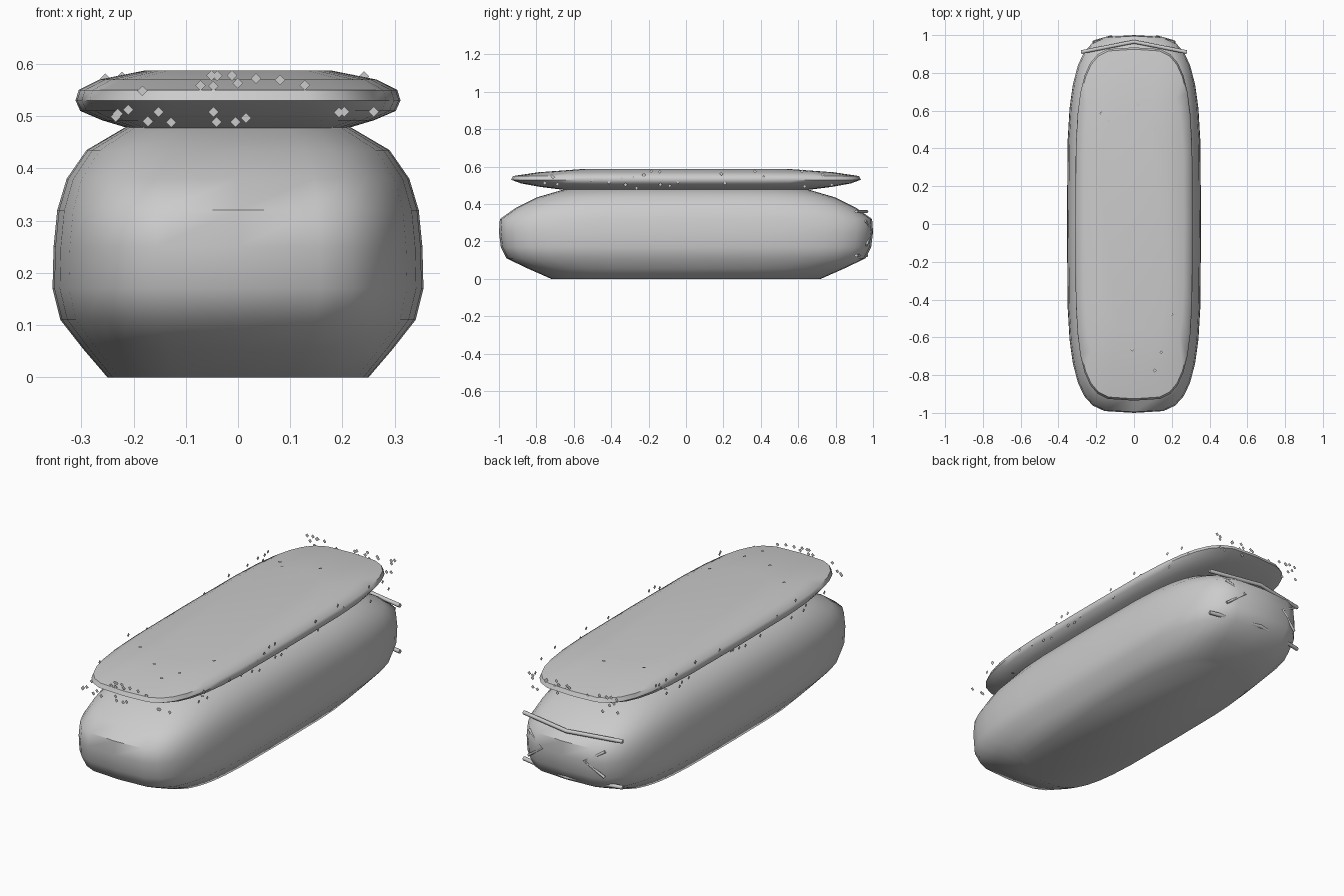
import bpy, bmesh, math, random
from mathutils import Vector

if "Cube" in bpy.data.objects:
    bpy.data.objects.remove(bpy.data.objects["Cube"])

random.seed(4)
SEGMENTS = 32


def make_object(name, bm):
    mesh = bpy.data.meshes.new(name)
    bm.to_mesh(mesh)
    bm.free()
    ob = bpy.data.objects.new(name, mesh)
    bpy.context.collection.objects.link(ob)
    return ob


def loft(name, layers, power=4.0):
    """Stack rounded-rectangle rings given as (z, half width, half length)."""
    bm = bmesh.new()
    rings = []
    for z, w, l in layers:
        ring = []
        for i in range(SEGMENTS):
            a = 2 * math.pi * i / SEGMENTS
            c, s = math.cos(a), math.sin(a)
            x = w * math.copysign(abs(c) ** (2 / power), c)
            y = l * math.copysign(abs(s) ** (2 / power), s)
            ring.append(bm.verts.new((x, y, z)))
        rings.append(ring)
    for low, high in zip(rings, rings[1:]):
        for i in range(SEGMENTS):
            j = (i + 1) % SEGMENTS
            bm.faces.new((low[i], low[j], high[j], high[i]))
    bm.faces.new(rings[0][::-1])
    bm.faces.new(rings[-1])
    ob = make_object(name, bm)
    bpy.ops.object.select_all(action='DESELECT')
    ob.select_set(True)
    bpy.context.view_layer.objects.active = ob
    bpy.ops.object.shade_smooth_by_angle(angle=math.radians(50))
    return ob


def rod(name, points, radius):
    curve = bpy.data.curves.new(name, 'CURVE')
    curve.dimensions = '3D'
    curve.bevel_depth = radius
    curve.bevel_resolution = 1
    curve.use_fill_caps = True
    spline = curve.splines.new('POLY')
    spline.points.add(len(points) - 1)
    for p, co in zip(spline.points, points):
        p.co = (*co, 1)
    ob = bpy.data.objects.new(name, curve)
    bpy.context.collection.objects.link(ob)


# Bun body
loft("bun_body", [(0, .25, .72), (.055, .297, .845), (.11, .34, .96),
                  (.17, .355, .99), (.25, .353, 1.0), (.32, .346, .995),
                  (.38, .328, .91), (.435, .29, .80), (.482, .21, .64)])

# Icing slab on top
loft("icing_slab", [(.477, .21, .66), (.492, .26, .78), (.51, .302, .88),
                    (.53, .311, .935), (.55, .305, .925), (.57, .265, .79),
                    (.587, .18, .56)])

# Sprinkles: flat diamonds on the six sides of the icing's bounding box
half = Vector((.307, .922, .055))
bm = bmesh.new()
for axis, count in ((0, 24), (1, 24), (2, 14)):
    u, v = (axis + 1) % 3, (axis + 2) % 3
    for side in (-1, 1):
        for _ in range(count):
            c = Vector((0, 0, .532))
            c[axis] += side * half[axis]
            c[u] += random.uniform(-.85, .85) * half[u]
            c[v] += random.uniform(-.85, .85) * half[v]
            corners = []
            for k in range(4):
                p = c.copy()
                p[(u, v)[k % 2]] += .01 * (1 if k < 2 else -1)
                corners.append(bm.verts.new(p))
            bm.faces.new(corners if side > 0 else corners[::-1])
make_object("sprinkles", bm)

# Bars above and below the face at the back end
rod("upper_bar", [(-.28, .91, .36), (0, .965, .36), (.28, .91, .36)], .01)
rod("lower_bar", [(-.28, .91, .125), (0, .965, .125), (.28, .91, .125)], .01)

# Squinting chevron eyes
for s, side in ((-1, "left"), (1, "right")):
    rod(side + "_eye", [(s * .215, .96, .31), (s * .12, .992, .25),
                        (s * .215, .965, .18)], .007)
